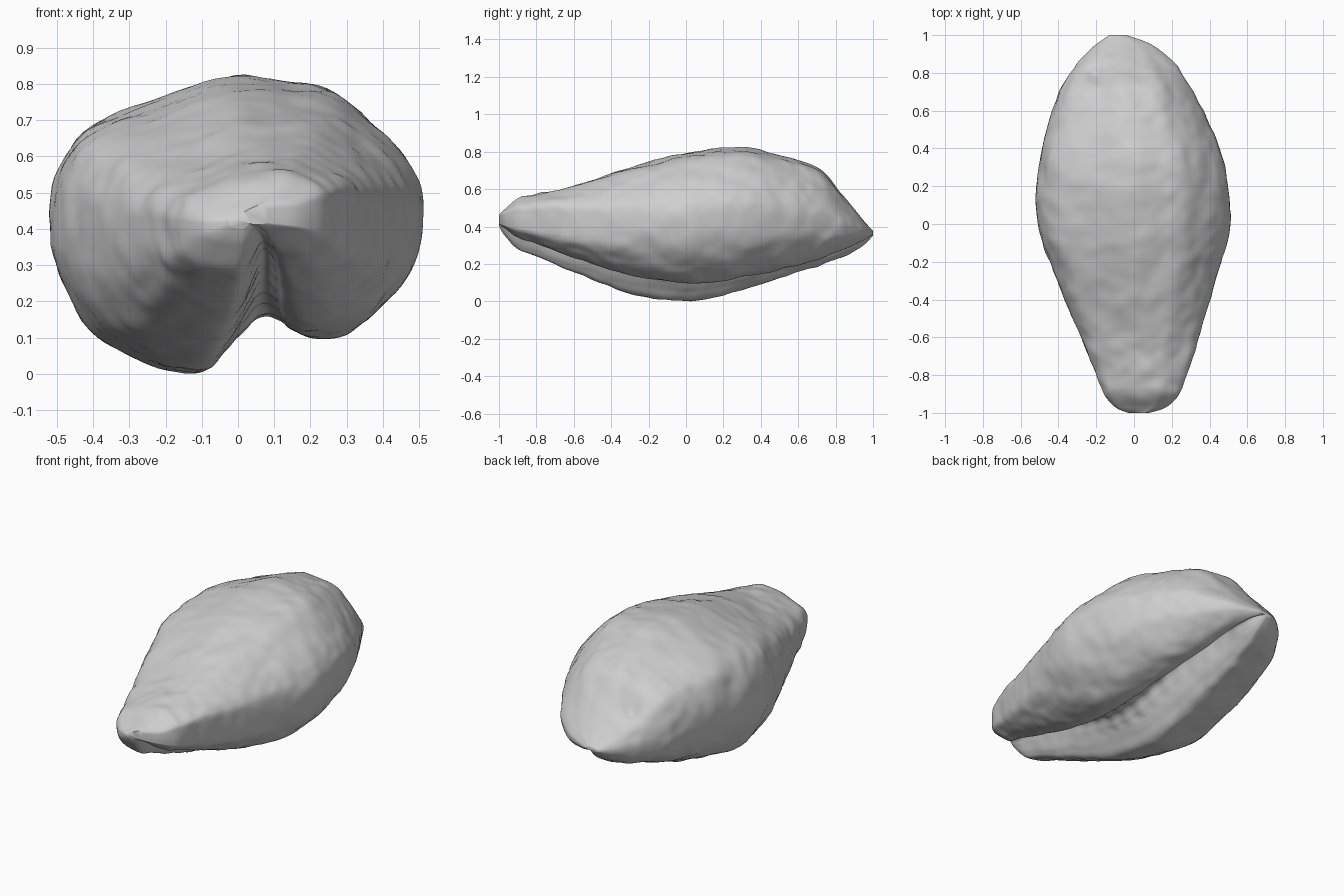
import bpy
import bmesh
import math
from mathutils import Vector, noise

cube = bpy.data.objects.get("Cube")
if cube:
    bpy.data.objects.remove(cube, do_unlink=True)


def clamp(value):
    return min(max(value, 0), 1)


def spline(points, steps, closed=False):
    """Sample a smooth curve through points of any dimension."""
    n = len(points)
    result = []
    for i in range(n if closed else n - 1):
        ids = [i - 1, i, i + 1, i + 2]
        ids = [k % n if closed else min(max(k, 0), n - 1) for k in ids]
        a, b, c, d = (points[k] for k in ids)
        for s in range(steps):
            t = s / steps
            result.append([
                q + 0.5 * t * (r - p + t * (2 * p - 5 * q + 4 * r - w
                                            + t * (3 * (q - r) + w - p)))
                for p, q, r, w in zip(a, b, c, d)])
    if not closed:
        result.append(list(points[-1]))
    return result


# Cross-section of the shell: rounded back and two lobes with a valley between
section = spline([
    (-1, -.03), (-.95, .35), (-.8, .64), (-.42, .84), (-.05, 1), (.27, .97),
    (.52, .9), (.76, .65), (.93, .4), (1, .15), (.95, -.35), (.79, -.71),
    (.61, -.93), (.42, -1), (.29, -.93), (.22, -.8), (.16, -.71),
    (.09, -.68), (.02, -.73), (-.08, -.87), (-.21, -1), (-.47, -.94),
    (-.75, -.76), (-.94, -.42)], 6, True)

# Stations: y, right edge, left edge, waist, top, right lobe, left lobe
stations = spline([
    (-1, -.03, .08, .42, .45, .4, .41),
    (-.97, -.1, .17, .415, .48, .35, .39),
    (-.9, -.16, .24, .42, .54, .28, .34),
    (-.8, -.2, .275, .42, .565, .24, .31),
    (-.6, -.28, .345, .42, .61, .155, .23),
    (-.3, -.41, .43, .42, .71, .045, .14),
    (0, -.51, .51, .42, .79, 0, .095),
    (.3, -.505, .48, .43, .82, .06, .125),
    (.55, -.45, .39, .42, .765, .14, .18),
    (.72, -.385, .3, .41, .7, .19, .23),
    (.85, -.3, .215, .38, .55, .24, .28),
    (.95, -.2, .09, .37, .43, .3, .325),
    (1, -.13, -.04, .36, .375, .35, .355)], 12)


def shell_point(station, u, v):
    y, x0, x1, waist, top, low_right, low_left = station
    front = clamp((-y - .1) / .6)
    ends = clamp((abs(y) - .1) / .6)
    x = (x0 + x1) / 2 + u * (x1 - x0) / 2
    low = low_right + (low_left - low_right) * clamp((u - .05) / .2)
    # The left flank slopes down to a lower edge towards the nose
    waist -= .4 * (waist - low) * max(u, 0) * front
    if v > 0:
        # Square left shoulder, raised a little at the nose
        v = v ** (1 - .6 * front * max(u, 0))
        z = waist + v * (top + .03 * u * front - waist)
    else:
        # Full right lobe at the nose, and a valley deeper at both ends
        v = -abs(v) ** (1 - .4 * front * max(-u, 0))
        v *= 1 - .42 * ends * math.exp(-((u - .13) / .11) ** 2)
        z = waist + v * (waist - low)
    # Faint teeth along the valley
    if abs(u - .12) < .12 and v < -.3:
        z += .005 * math.sin(60 * y) * (1 - abs(y))
    # Small pit at the spire
    if v > 0:
        pit = ((x + .2) / .05) ** 2 + ((y - .79) / .04) ** 2
        z -= .05 * math.exp(-pit)
    # Worn, lumpy surface
    p = Vector((x, y, z))
    lump = .008 * noise.noise(p * 7) + .006 * noise.noise(p * 15)
    return p + Vector((u, 0, v)) * lump * clamp((1 - abs(y)) * 8)


bm = bmesh.new()
rings = [[bm.verts.new(shell_point(st, u, v)) for u, v in section]
         for st in stations]
count = len(section)
for a, b in zip(rings, rings[1:]):
    for i in range(count):
        j = (i + 1) % count
        bm.faces.new((a[i], a[j], b[j], b[i]))

# Close both ends
bm.faces.new(rings[0])
bm.faces.new(rings[-1])
bmesh.ops.recalc_face_normals(bm, faces=bm.faces)

# Rest the shell on the ground
base = min(v.co.z for v in bm.verts)
bmesh.ops.translate(bm, verts=bm.verts, vec=(0, 0, -base))

mesh = bpy.data.meshes.new("shell_body")
bm.to_mesh(mesh)
bm.free()
shell = bpy.data.objects.new("shell_body", mesh)
bpy.context.collection.objects.link(shell)

grey = bpy.data.materials.new("shell_grey")
grey.use_nodes = True
colour = (.62, .62, .62, 1)
grey.diffuse_color = colour
grey.node_tree.nodes["Principled BSDF"].inputs["Base Color"].default_value = colour
mesh.materials.append(grey)

bpy.ops.object.select_all(action='DESELECT')
shell.select_set(True)
bpy.context.view_layer.objects.active = shell
bpy.ops.object.shade_smooth_by_angle(angle=math.radians(50))
